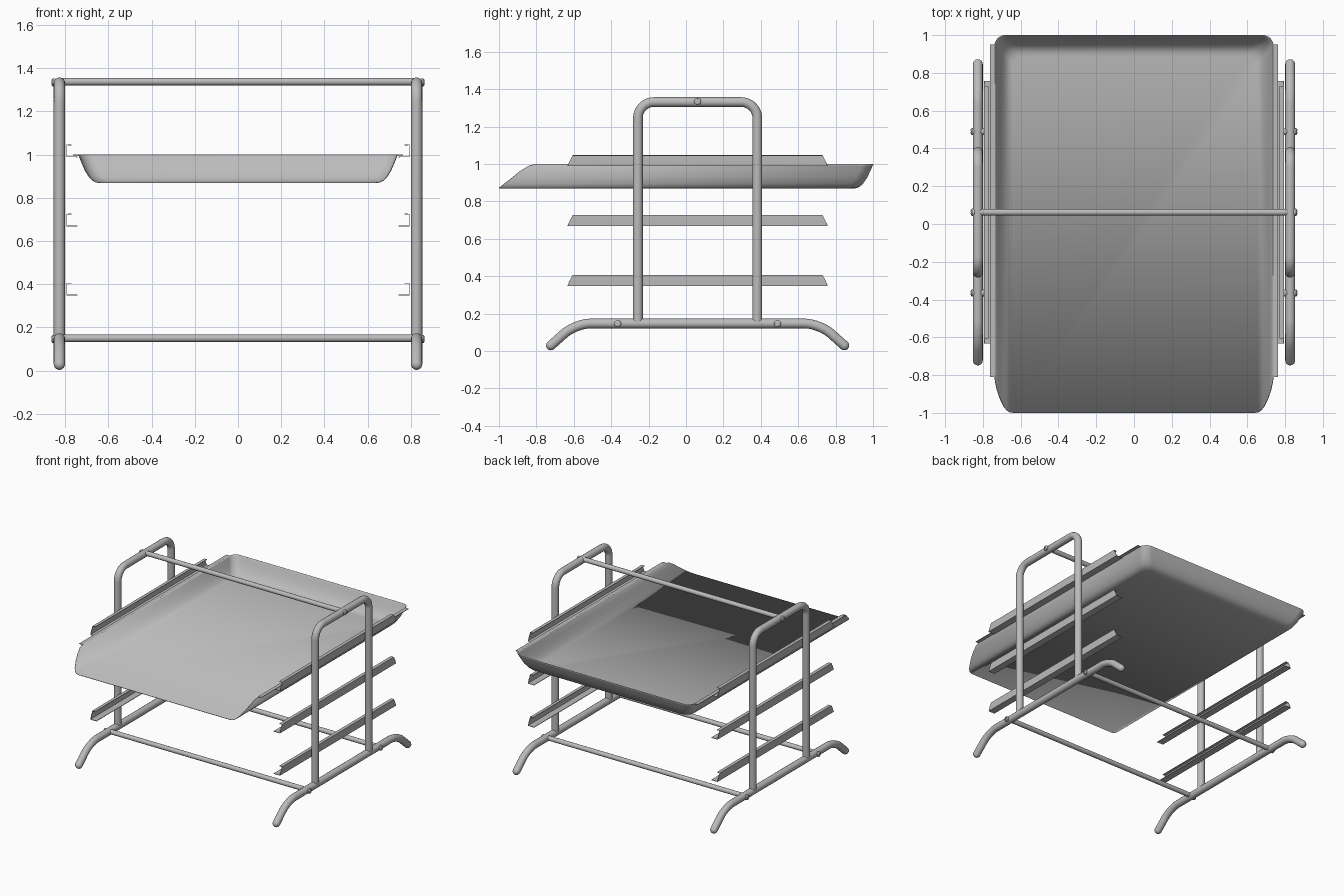
import bpy, bmesh
from math import sin, cos, pi
from mathutils import Vector, Matrix

cube = bpy.data.objects.get("Cube")
if cube:
    bpy.data.objects.remove(cube, do_unlink=True)

steel = bpy.data.materials.new("satin grey metal")
steel.use_nodes = True
GREY = (0.5, 0.5, 0.5, 1)
steel.diffuse_color = GREY
steel.node_tree.nodes["Principled BSDF"].inputs["Base Color"].default_value = GREY

SIDE_X = 0.827      # centre of each side frame
MID_Y = 0.062       # frames are symmetric about this line


def finish(obj, smooth=True):
    obj.data.materials.clear()
    obj.data.materials.append(steel)
    bpy.ops.object.select_all(action='DESELECT')
    obj.select_set(True)
    bpy.context.view_layer.objects.active = obj
    if smooth:
        bpy.ops.object.shade_smooth_by_angle(angle=pi / 5)
    return obj


def mesh_object(name, bm, thickness=0.0, smooth=True):
    bmesh.ops.recalc_face_normals(bm, faces=bm.faces)
    me = bpy.data.meshes.new(name)
    bm.to_mesh(me)
    bm.free()
    obj = bpy.data.objects.new(name, me)
    bpy.context.collection.objects.link(obj)
    finish(obj, smooth)
    if thickness:
        mod = obj.modifiers.new("sheet", 'SOLIDIFY')
        mod.thickness = thickness
        mod.offset = 0
    return obj


def fillet(points, radius, steps=10):
    """Round the inner corners of a path with quadratic arcs."""
    pts = [Vector(p) for p in points]
    out = [pts[0]]
    for a, b, c in zip(pts, pts[1:], pts[2:]):
        p, q = b + (a - b).normalized() * radius, b + (c - b).normalized() * radius
        for i in range(steps + 1):
            t = i / steps
            # blend of circle-like weights keeps the bend round
            w = 1.4 * t * (1 - t)
            n = (1 - t) ** 2 + w + t * t
            out.append((p * (1 - t) ** 2 + b * w + q * t * t) / n)
    return out + [pts[-1]]


def tube(name, path, radius, round_ends=False):
    path = [Vector(p) for p in path]
    samples = [(p, 1.0) for p in path]
    if round_ends:
        for end, nxt in ((0, 1), (-1, -2)):
            out = (path[end] - path[nxt]).normalized() * radius
            for k in range(1, 7):
                a = k * pi / 2 / 6
                s = (path[end] + out * sin(a), max(cos(a), 0.02))
                samples.insert(0, s) if end == 0 else samples.append(s)
    cu = bpy.data.curves.new(name, 'CURVE')
    cu.dimensions = '3D'
    cu.bevel_depth = radius
    cu.bevel_resolution = 5
    cu.use_fill_caps = True
    sp = cu.splines.new('POLY')
    sp.points.add(len(samples) - 1)
    for pt, (co, r) in zip(sp.points, samples):
        pt.co = (*co, 1)
        pt.radius = r
    obj = bpy.data.objects.new(name, cu)
    bpy.context.collection.objects.link(obj)
    bpy.ops.object.select_all(action='DESELECT')
    obj.select_set(True)
    bpy.context.view_layer.objects.active = obj
    bpy.ops.object.convert(target='MESH')
    return finish(bpy.context.object)


def screw(name, side, y, z):
    """Low domed head with a recessed cross, facing outward."""
    bm = bmesh.new()
    rings = []
    for r, h in ((0.019, -0.008), (0.019, 0.004), (0.016, 0.008), (0.010, 0.011)):
        rings.append([bm.verts.new((h, r * cos(i * pi / 10), r * sin(i * pi / 10)))
                      for i in range(20)])
    for a, b in zip(rings, rings[1:]):
        for i in range(20):
            j = (i + 1) % 20
            bm.faces.new((a[i], a[j], b[j], b[i]))
    bm.faces.new(rings[0][::-1])
    bm.faces.new(rings[-1])
    head = mesh_object(name, bm)
    cut = bmesh.new()
    for size in ((0.012, 0.024, 0.005), (0.012, 0.005, 0.024)):
        bmesh.ops.create_cube(cut, size=1, matrix=Matrix.Translation((0.011, 0, 0))
                              @ Matrix.Diagonal((*size, 1)))
    cutter = mesh_object("cross_cutter", cut, smooth=False)
    cutter.hide_render = True
    mod = head.modifiers.new("cross", 'BOOLEAN')
    mod.operation = 'DIFFERENCE'
    mod.object = cutter
    mod.use_self = True
    bpy.context.view_layer.objects.active = head
    bpy.ops.object.modifier_apply(modifier=mod.name)
    bpy.data.objects.remove(cutter, do_unlink=True)
    head.location = (side * (SIDE_X + 0.0265), y, z)
    head.rotation_euler.z = 0 if side > 0 else pi


def rail(name, side, z):
    """Folded channel: wide lower ledge, upright web, short top lip."""
    section = [(0.742, 0, 0.695), (0.793, 0, 0.695), (0.793, 0.028, 0.683),
               (0.793, 0.055, 0.668), (0.770, 0.055, 0.668)]
    bm = bmesh.new()
    ends = [[bm.verts.new((side * x, MID_Y + s * half, z + h)) for x, h, half in section]
            for s in (-1, 1)]
    for i in range(len(section) - 1):
        bm.faces.new((ends[0][i], ends[0][i + 1], ends[1][i + 1], ends[1][i]))
    mesh_object(name, bm, 0.004, smooth=False)


# Side frames, screws and tray rails
RODS = {"front_rod": (MID_Y - 0.427, 0.15), "back_rod": (MID_Y + 0.427, 0.15),
        "top_rod": (MID_Y, 1.338)}
for label, side in (("left", 1), ("right", -1)):
    x = side * SIDE_X
    hoop = [(x, MID_Y + s * 0.319, z) for s, z in ((-1, 0.15), (-1, 1.331), (1, 1.331), (1, 0.15))]
    tube(label + "_hoop", fillet(hoop, 0.085), 0.0265)
    foot = [(x, MID_Y + y, z) for y, z in
            ((-0.784, 0.030), (-0.652, 0.147), (0.652, 0.147), (0.784, 0.030))]
    tube(label + "_foot_bar", fillet(foot, 0.08), 0.0265, round_ends=True)
    for rod, (y, z) in RODS.items():
        screw(f"{label}_{rod}_screw", side, y, z - 0.004)
    for level, z in (("lower", 0.35), ("middle", 0.67), ("upper", 0.99)):
        rail(f"{label}_{level}_rail", side, z)

# Cross rods
for name, (y, z) in RODS.items():
    tube(name, [(-SIDE_X, y, z), (SIDE_X, y, z)], 0.0175)

# Tray: nested U-shaped rings from rim to floor, open at the front
PROFILE = [(0, 1.0, -0.80), (0.004, 0.99, -0.84), (0.015, 0.963, -0.885),
           (0.03, 0.928, -0.928), (0.05, 0.896, -0.968), (0.064, 0.882, -0.986),
           (0.08, 0.873, -0.997), (0.1, 0.87, -1.0)]
CORNER = 0.06
bm = bmesh.new()
rings = []
for inset, z, front in PROFILE:
    hx, back = 0.738 - inset, 1.0 - inset * 1.1
    path = [(hx, front)]
    path += [(hx - CORNER + CORNER * cos(a), back - CORNER + CORNER * sin(a))
             for a in (k * pi / 16 for k in range(9))]
    path += [(-x, y) for x, y in reversed(path)]
    rings.append([bm.verts.new((x, y, z)) for x, y in path])
for a, b in zip(rings, rings[1:]):
    for i in range(len(a) - 1):
        bm.faces.new((a[i], a[i + 1], b[i + 1], b[i]))
bm.faces.new(rings[-1])
mesh_object("tray", bm, 0.004)

# Side flanges that slide on the rails
for label, side in (("left", 1), ("right", -1)):
    bm = bmesh.new()
    bm.faces.new([bm.verts.new((side * x, y, 0.998)) for x, y in
                  ((0.736, -0.81), (0.763, -0.81), (0.763, 0.95), (0.736, 0.95))])
    mesh_object(label + "_tray_flange", bm, 0.004, smooth=False)
